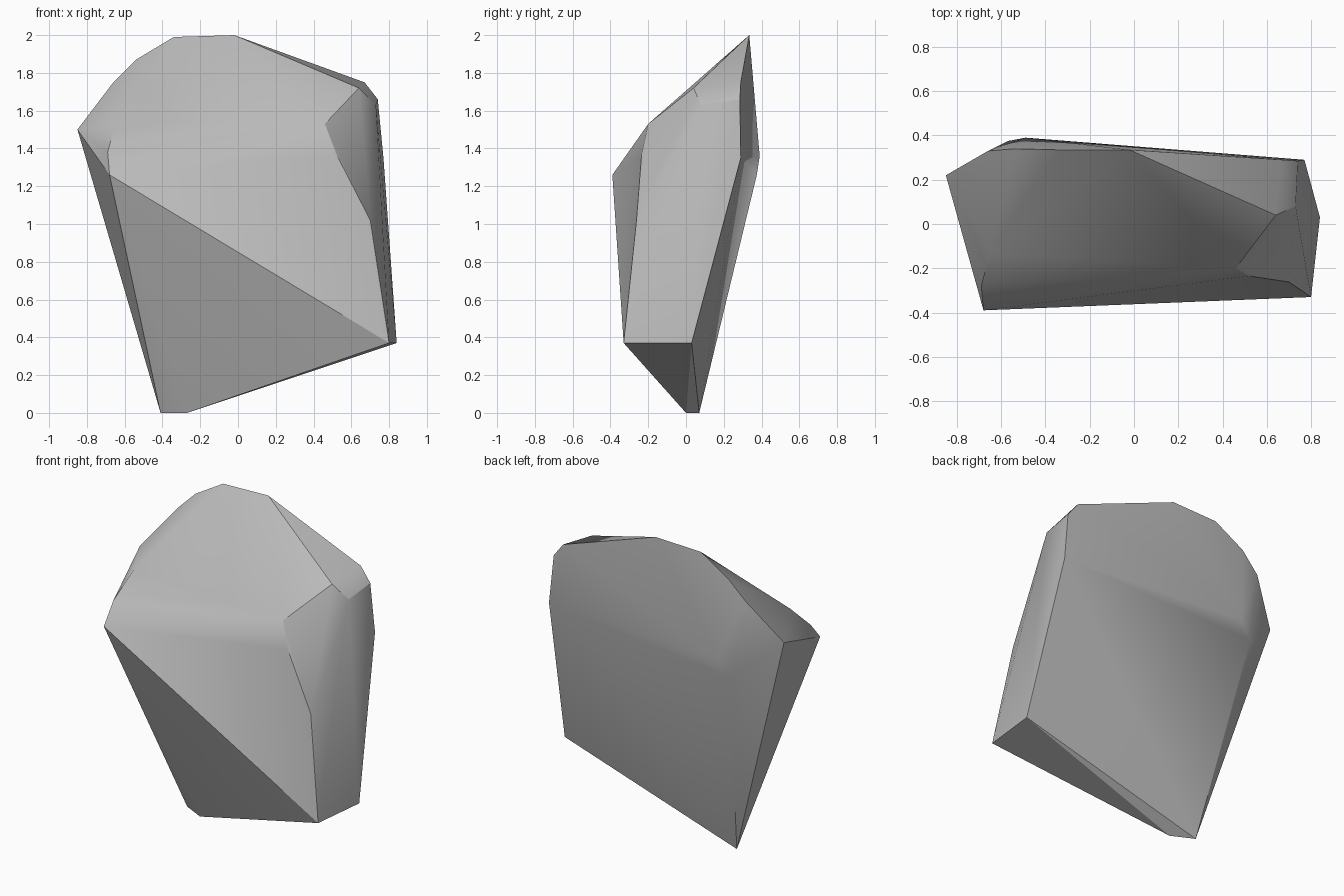
import bpy
import bmesh
from math import radians

cube = bpy.data.objects.get("Cube")
if cube:
    bpy.data.objects.remove(cube, do_unlink=True)

# Stone colour
stone = bpy.data.materials.new("grey_stone")
stone.use_nodes = True
grey = (0.5, 0.5, 0.5, 1)
stone.diffuse_color = grey
stone.node_tree.nodes["Principled BSDF"].inputs["Base Color"].default_value = grey

# Corners of the chipped boulder, grouped by region
base = [(-.41, .07, 0), (-.27, 0, 0), (.80, -.33, .37), (.84, .03, .37)]
front = [(-.68, -.39, 1.26), (-.69, -.28, 1.38), (-.65, -.13, 1.53),
         (.46, -.20, 1.53), (.52, -.235, 1.37), (.70, -.262, 1.02)]
shoulder = [(.64, .04, 1.72), (.73, .08, 1.63), (.74, .285, 1.66), (.67, .29, 1.75)]
crest = [(-.85, .22, 1.5), (-.66, .33, 1.75), (-.54, .34, 1.87),
         (-.34, .335, 1.99), (-.02, .335, 2)]
back = [(.77, .29, 1.35), (-.49, .39, 1.36), (-.57, .375, 1.26)]

# Wrap the corners in a convex skin
bm = bmesh.new()
for corner in base + front + shoulder + crest + back:
    bm.verts.new(corner)
bmesh.ops.convex_hull(bm, input=bm.verts)
loose = [v for v in bm.verts if not v.link_faces]
bmesh.ops.delete(bm, geom=loose, context='VERTS')
bmesh.ops.dissolve_limit(bm, angle_limit=radians(2), verts=bm.verts, edges=bm.edges)
bmesh.ops.recalc_face_normals(bm, faces=bm.faces)

mesh = bpy.data.meshes.new("boulder")
bm.to_mesh(mesh)
bm.free()
mesh.materials.append(stone)
boulder = bpy.data.objects.new("boulder", mesh)
bpy.context.collection.objects.link(boulder)

# Soft facets with crisp main edges
bpy.ops.object.select_all(action='DESELECT')
boulder.select_set(True)
bpy.context.view_layer.objects.active = boulder
bpy.ops.object.shade_smooth_by_angle(angle=radians(30))
